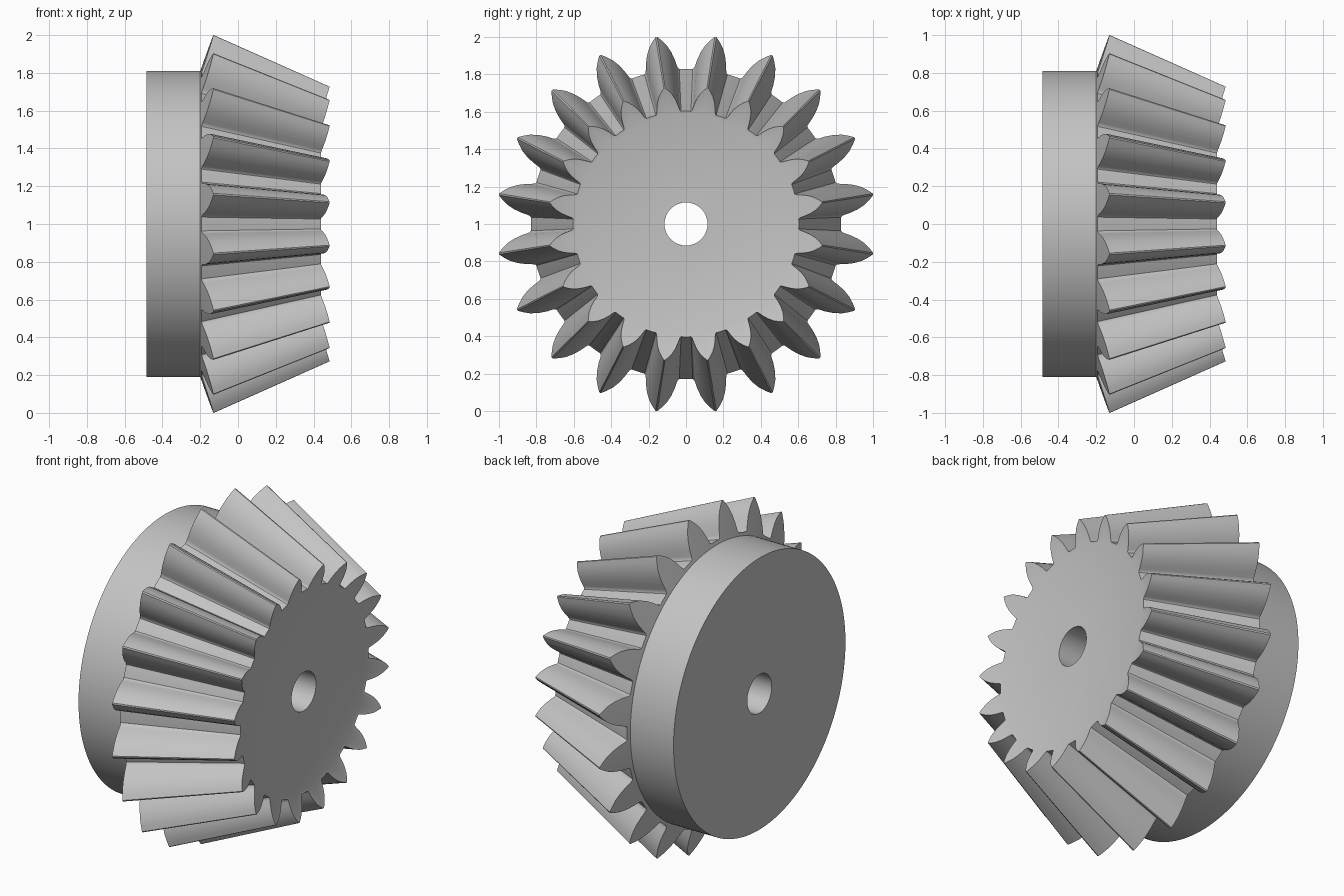
import bpy
import bmesh
from math import sin, cos, radians

cube = bpy.data.objects.get("Cube")
if cube:
    bpy.data.objects.remove(cube, do_unlink=True)

TEETH = 20
PITCH = 360 / TEETH
APEX = 2.12              # x of the point where all tooth lines meet
HUB_R, BORE_R = 0.81, 0.115
BACK_X, HUB_X, TIP_X, FRONT_X = -0.485, -0.2, -0.13, 0.485
TIP_R = 1.0125
SHRINK = (APEX - FRONT_X) / (APEX - TIP_X)

# Half tooth at the large end: radius, degrees from the tooth centre
half = [(0.83, 9), (0.83, 7.6), (0.83, 6.5), (0.836, 6.0), (0.85, 5.65),
        (0.88, 5.1), (0.92, 4.15), (0.96, 2.85), (0.99, 1.45), (TIP_R, 0.25)]
tooth = [(r, -a) for r, a in half] + [(r, a) for r, a in reversed(half[1:])]
outline = [(r, a + (i + 0.5) * PITCH) for i in range(TEETH) for r, a in tooth]


def back_cone_x(r):
    return HUB_X + (r - HUB_R) * (TIP_X - HUB_X) / (TIP_R - HUB_R)


def toward_apex(x, r):
    return APEX - (APEX - x) * SHRINK, r * SHRINK


def circle(x, r):
    return [(x, r)] * len(outline)


# Sections from the rear bore edge, around the gear, to the front bore edge
large_end = [(back_cone_x(r), r) for r, a in outline]
sections = [
    circle(BACK_X, BORE_R),
    circle(BACK_X, HUB_R),
    circle(HUB_X, HUB_R),
    large_end,
    [toward_apex(x, r) for x, r in large_end],
    circle(*toward_apex(HUB_X, HUB_R)),
    circle(toward_apex(HUB_X, HUB_R)[0], BORE_R),
]

bm = bmesh.new()
rings = []
for section in sections:
    ring = []
    for (x, r), (_, a) in zip(section, outline):
        t = radians(a)
        ring.append(bm.verts.new((x, r * sin(t), r * cos(t))))
    rings.append(ring)

# Skin the sections; the last pair closes the bore
n = len(outline)
for k, ring in enumerate(rings):
    following = rings[(k + 1) % len(rings)]
    for i in range(n):
        j = (i + 1) % n
        bm.faces.new((ring[i], ring[j], following[j], following[i]))
bmesh.ops.recalc_face_normals(bm, faces=bm.faces)

mesh = bpy.data.meshes.new("bevel_gear")
bm.to_mesh(mesh)
bm.free()
gear = bpy.data.objects.new("bevel_gear", mesh)
gear.location.z = 1.0
bpy.context.collection.objects.link(gear)

# Plain grey metal
grey = bpy.data.materials.new("light_grey")
grey.use_nodes = True
colour = (0.55, 0.55, 0.55, 1)
grey.diffuse_color = colour
grey.node_tree.nodes["Principled BSDF"].inputs["Base Color"].default_value = colour
mesh.materials.append(grey)

bpy.ops.object.select_all(action="DESELECT")
gear.select_set(True)
bpy.context.view_layer.objects.active = gear
bpy.ops.object.shade_smooth_by_angle(angle=radians(30))
